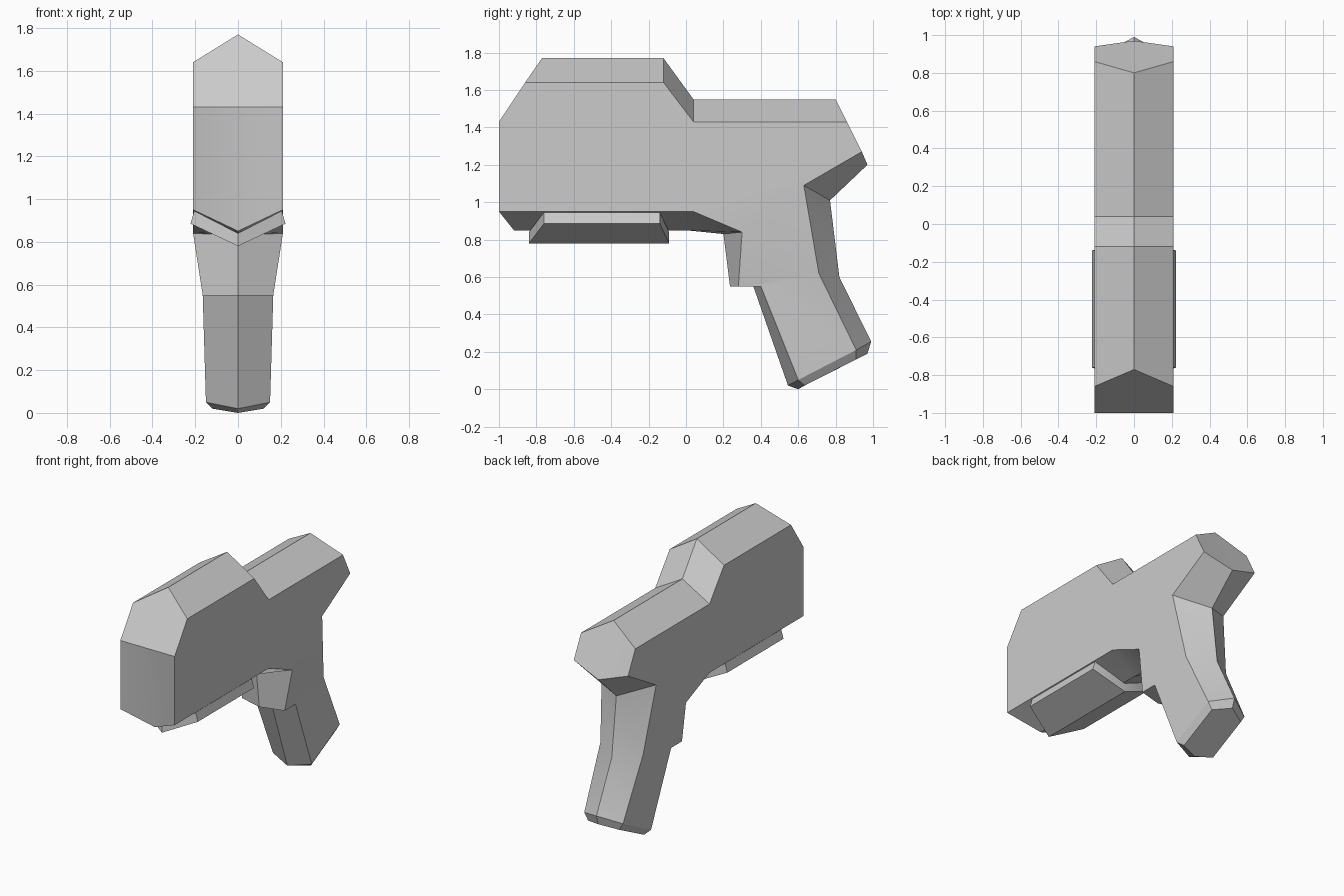
import bpy, bmesh, math

if "Cube" in bpy.data.objects:
    bpy.data.objects.remove(bpy.data.objects["Cube"])


def finish(name, bm):
    """Weld, orient and shade a bmesh as a named object."""
    bmesh.ops.remove_doubles(bm, verts=bm.verts, dist=0.0005)
    bmesh.ops.recalc_face_normals(bm, faces=bm.faces)
    mesh = bpy.data.meshes.new(name)
    bm.to_mesh(mesh)
    bm.free()
    obj = bpy.data.objects.new(name, mesh)
    bpy.context.collection.objects.link(obj)
    bpy.ops.object.select_all(action='DESELECT')
    bpy.context.view_layer.objects.active = obj
    obj.select_set(True)
    bpy.ops.object.shade_smooth_by_angle(angle=math.radians(30))
    return obj


def ridged_shell(bm, half_width, pairs, skip=()):
    """Side outlines at +-x joined to a centre outline; pairs are (side, centre) in (y, z)."""
    n = len(pairs)
    right = [bm.verts.new((hw_x, *s)) for (hw_x, s) in
             ((half_width if len(p) == 2 else p[2], p[0]) for p in pairs)]
    left = [bm.verts.new((-v.co.x, v.co.y, v.co.z)) for v in right]
    mid = [bm.verts.new((0, *p[1])) for p in pairs]
    bm.faces.new(right)
    bm.faces.new(left[::-1])
    for i in range(n):
        if i in skip:
            continue
        j = (i + 1) % n
        for side in (left, right):
            bm.faces.new((side[i], side[j], mid[j], mid[i]))


# Body: flat sides with a ridged top and keel; left open where the grip joins
bm = bmesh.new()
body = [
    ((-1.00, 1.43), (-1.00, 1.43)),
    ((-0.86, 1.64), (-0.77, 1.77)),
    ((-0.12, 1.64), (-0.12, 1.77)),
    ((0.04, 1.43), (0.04, 1.55)),
    ((0.86, 1.43), (0.80, 1.55)),
    ((0.94, 1.27), (0.97, 1.20)),
    ((0.63, 1.09), (0.77, 1.01)),
    ((0.30, 0.84), (0.20, 0.83)),
    ((0.04, 0.95), (0.00, 0.85)),
    ((-1.00, 0.95), (-0.92, 0.85)),
]
ridged_shell(bm, 0.21, body, skip=(6,))

# Grip: six-sided rings (half width, front, side front, side back, back)
rings = [
    (0.21, (0.20, 0.83), (0.30, 0.84), (0.63, 1.09), (0.77, 1.01)),
    (0.165, (0.235, 0.55), (0.28, 0.55), (0.71, 0.62), (0.82, 0.60)),
    (0.165, (0.36, 0.55), (0.40, 0.55), (0.71, 0.62), (0.82, 0.60)),
    (0.15, (0.545, 0.02), (0.60, 0.05), (0.91, 0.21), (0.99, 0.255)),
    (0.12, (0.60, 0.00), (0.635, 0.02), (0.91, 0.16), (0.97, 0.19)),
]
loops = []
for w, front, side_f, side_b, back in rings:
    pts = [(0, *front), (w, *side_f), (w, *side_b),
           (0, *back), (-w, *side_b), (-w, *side_f)]
    loops.append([bm.verts.new(p) for p in pts])
for upper, lower in zip(loops, loops[1:]):
    for i in range(6):
        j = (i + 1) % 6
        quad = (upper[i], upper[j], lower[j], lower[i])
        # skip the step's collapsed rear faces
        if upper is loops[1] and i in (2, 3):
            continue
        bm.faces.new(quad)
bm.faces.new(loops[-1])
finish("body_and_grip", bm)

# Under plate: chevron slab hugging the keel
bm = bmesh.new()
plate = [
    ((-0.76, 0.945), (-0.76, 0.85), 0.205),
    ((-0.14, 0.945), (-0.14, 0.85), 0.205),
    ((-0.14, 0.885), (-0.09, 0.78), 0.222),
    ((-0.76, 0.885), (-0.84, 0.78), 0.222),
]
plate[0] = ((-0.76, 0.945), (-0.84, 0.84), 0.205)
plate[1] = ((-0.14, 0.945), (-0.09, 0.84), 0.205)
ridged_shell(bm, 0.22, plate)
finish("under_plate", bm)
